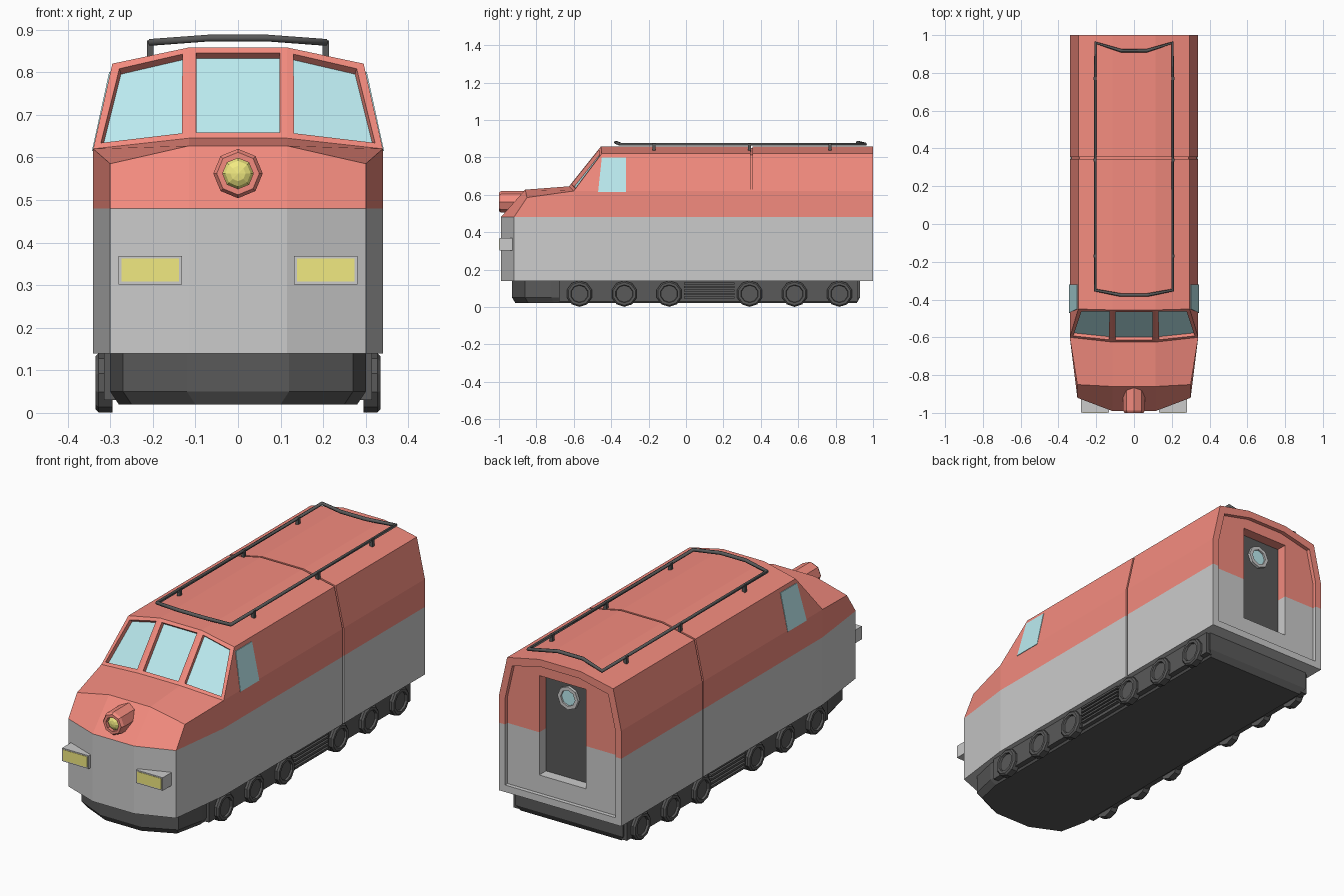
import bpy, bmesh, math
from mathutils import Matrix, Vector

if "Cube" in bpy.data.objects:
    bpy.data.objects.remove(bpy.data.objects["Cube"])


def material(name, rgb):
    m = bpy.data.materials.new(name)
    m.diffuse_color = (*rgb, 1)
    m.use_nodes = True
    m.node_tree.nodes["Principled BSDF"].inputs["Base Color"].default_value = m.diffuse_color
    return m


GREY = material("grey_paint", (.69, .69, .69))
RED = material("red_paint", (.9, .26, .21))
GLASS = material("glass", (.5, .83, .87))
DARK = material("dark_metal", (.1, .1, .1))
YELLOW = material("lamp", (.88, .82, .22))


def finish(name, bm, *mats):
    bmesh.ops.remove_doubles(bm, verts=bm.verts, dist=1e-5)
    bmesh.ops.recalc_face_normals(bm, faces=bm.faces)
    me = bpy.data.meshes.new(name)
    bm.to_mesh(me)
    bm.free()
    ob = bpy.data.objects.new(name, me)
    bpy.context.collection.objects.link(ob)
    for m in mats:
        me.materials.append(m)
    return ob


def face(bm, pts, mat=0, mirror=True):
    for s in ((1, -1) if mirror else (1,)):
        f = bm.faces.new([bm.verts.new((x * s, y, z)) for x, y, z in pts])
        f.material_index = mat


def span(bm, a, b, mat):
    """Quad across the centre line between a, b and their mirror images."""
    m = lambda p: (-p[0], p[1], p[2])
    face(bm, [a, b, m(b), m(a)], mat, False)


def box(name, x, y, z, mat):
    bm = bmesh.new()
    bmesh.ops.create_cube(bm, size=1)
    for v in bm.verts:
        v.co = [c[0] + (k + .5) * (c[1] - c[0]) for c, k in zip((x, y, z), v.co)]
    return finish(name, bm, mat)


def lathe(name, profile, centre, axis, mat, n=8):
    """Revolve (radius, offset) points around an axis."""
    bm = bmesh.new()
    rot = Vector((0, 0, 1)).rotation_difference(Vector(axis)).to_matrix().to_4x4()
    tf = Matrix.Translation(centre) @ rot
    rings = [[bm.verts.new(tf @ Vector((max(r, 1e-7) * math.cos(2 * math.pi * i / n),
              max(r, 1e-7) * math.sin(2 * math.pi * i / n), h))) for i in range(n)] for r, h in profile]
    for a, b in zip(rings, rings[1:]):
        for i in range(n):
            j = (i + 1) % n
            bm.faces.new((a[i], a[j], b[j], b[i]))
    return finish(name, bm, mat)


# Body shell: half sections joined along the length, then mirrored
SEC = [(.34, .14), (.34, .48), (.34, .62), (.295, .82), (.115, .858)]
INNER = [(.307, .175), (.307, .48), (.307, .61), (.267, .785), (.105, .822)]
GROOVE = [(.332, .14), (.332, .48), (.332, .62), (.288, .813), (.113, .85)]
at = lambda sec, y: [(x, y, z) for x, z in sec]
A = [(.34, -.6, .14), (.34, -.6, .48), (.34, -.6, .62), (.295, -.45, .82), (.115, -.455, .858)]
B = [(.30, -.92, .14), (.30, -.92, .48), (.30, -.85, .585)]
C = [(.115, -.99, .14), (.115, -.99, .48), (.115, -.86, .627)]
W = (.115, -.625, .645)
stations = [at(INNER, .98), at(INNER, 1), at(SEC, 1), at(SEC, .355), at(GROOVE, .355),
            at(GROOVE, .345), at(SEC, .345), A]
bm = bmesh.new()
for p, q in zip(stations, stations[1:]):
    for i in range(4):
        face(bm, [p[i], p[i + 1], q[i + 1], q[i]], 0 if i == 0 else 1)
    span(bm, p[4], q[4], 1)
    span(bm, p[0], q[0], 0)

# Nose
for i in range(2):
    face(bm, [A[i], A[i + 1], B[i + 1], B[i]], i)
    face(bm, [B[i], B[i + 1], C[i + 1], C[i]], i)
    span(bm, C[i], C[i + 1], i)
face(bm, [A[2], B[2], C[2], W], 1)
span(bm, C[2], W, 1)
span(bm, A[0], B[0], 0)
span(bm, B[0], C[0], 0)
# Windscreen panes, tagged for insetting
face(bm, [A[2], A[3], A[4], W], 2)
span(bm, W, A[4], 2)

# Rear panel around the doorway
Y, D, dx, z0, z1 = .98, .925, .13, .265, .765
face(bm, [(dx, Y, .175), (.307, Y, .175), (.307, Y, .48), (dx, Y, .48)], 0)
face(bm, [(dx, Y, .48), (.307, Y, .48), (.307, Y, .61), (.267, Y, .785), (dx, Y, .817)], 1)
span(bm, (dx, Y, .175), (dx, Y, z0), 0)
face(bm, [(-dx, Y, z1), (dx, Y, z1), (dx, Y, .817), (.105, Y, .822), (-.105, Y, .822),
          (-dx, Y, .817)], 1, False)
span(bm, (dx, Y, z0), (dx, D, z0), 0)
span(bm, (dx, Y, z1), (dx, D, z1), 1)
for lo, hi, m in ((z0, .48, 0), (.48, z1, 1)):
    face(bm, [(dx, Y, lo), (dx, Y, hi), (dx, D, hi), (dx, D, lo)], m)

# Recessed windscreen glass
bmesh.ops.remove_doubles(bm, verts=bm.verts, dist=1e-5)
bmesh.ops.recalc_face_normals(bm, faces=bm.faces)
panes = [f for f in bm.faces if f.material_index == 2]
for thick, depth in ((.024, 0), (.001, -.02)):
    rim = bmesh.ops.inset_individual(bm, faces=panes, thickness=thick, depth=depth)["faces"]
    for f in rim:
        if f not in panes:
            f.material_index = 1
for f in panes:
    f.material_index = 2
finish("body_shell", bm, GREY, RED, GLASS)

# Rear door with porthole
box("rear_door", (-.13, .13), (.91, .926), (z0, z1), DARK)
lathe("porthole_ring", [(.04, 0), (.04, .015), (.058, .015), (.058, 0)], (0, .925, .67), (0, 1, 0), GREY)
lathe("porthole_glass", [(.042, 0), (.042, .006), (0, .006)], (0, .925, .67), (0, 1, 0), GLASS)

# Cab side windows, lying on the sloping side
bm = bmesh.new()
outline = [(-.47, .615), (-.45, .80), (-.32, .80), (-.32, .615)]
side = lambda y, z, o: (.34 - .225 * max(0, z - .62) + o, y, z)
face(bm, [side(y, z, .003) for y, z in outline])
for (ya, za), (yb, zb) in zip(outline, outline[1:] + outline[:1]):
    face(bm, [side(ya, za, .003), side(yb, zb, .003), side(yb, zb, -.01), side(ya, za, -.01)])
face(bm, [side(y, z, -.01) for y, z in outline])
finish("side_windows", bm, GLASS)

# Central headlamp
lathe("headlamp_housing", [(.058, .16), (.058, .012), (.05, 0), (.036, 0), (.036, .03)],
      (0, -1, .562), (0, 1, 0), RED)
lathe("headlamp_bulb", [(.036, .02), (.03, .01), (.018, .003), (0, 0)], (0, -1, .562), (0, 1, 0), YELLOW)

# Lower lamps
for s in (-1, 1):
    xs = sorted((s * .132, s * .28))
    box("lower_lamp_case", xs, (-.998, -.9), (.302, .368), GREY)
    box("lower_lamp_lens", (xs[0] + .007, xs[1] - .007), (-1, -.99), (.308, .362), YELLOW)

# Underframe with chamfered lower edge
bm = bmesh.new()
plan = [(.30, .93), (.30, -.72), (.27, -.86), (.12, -.93)]
rings = [[(x - i, y * (1 - i), z) for x, y in plan] for i, z in ((0, .145), (0, .05), (.02, .02))]
for p, q in zip(rings, rings[1:]):
    for i in range(3):
        face(bm, [p[i], p[i + 1], q[i + 1], q[i]])
    span(bm, p[0], q[0], 0)
    span(bm, p[3], q[3], 0)
for r in (rings[0], rings[2]):
    for i in range(3):
        span(bm, r[i], r[i + 1], 0)
finish("underframe", bm, DARK)

# Wheels, bogie frames and side grilles
for s in (-1, 1):
    for y in (-.57, -.33, -.09, .34, .58, .82):
        lathe("wheel", [(0, 0), (.07, 0), (.07, .032), (.062, .04), (.048, .04), (.045, .03), (0, .03)],
              (s * .295, y, .0705), (s, 0, 0), DARK, 10)
    for ya, yb in ((-.68, -.02), (.27, .92)):
        box("bogie_frame", sorted((s * .28, s * .315)), (ya, yb), (.03, .142), DARK)
    box("grille_back", sorted((s * .28, s * .308)), (-.02, .27), (.03, .142), DARK)
    for k in range(5):
        z = .045 + k * .019
        box("grille_slat", sorted((s * .30, s * .325)), (-.01, .26), (z, z + .01), DARK)

# Roof rail loop and its posts
pts = [(-.205, -.35, .87), (-.07, -.376, .88), (.07, -.376, .88), (.205, -.35, .87),
       (.205, .96, .87), (.07, .918, .88), (-.07, .918, .88), (-.205, .96, .87)]
cu = bpy.data.curves.new("roof_rail", "CURVE")
cu.dimensions = "3D"
cu.bevel_depth = .009
cu.bevel_resolution = 1
sp = cu.splines.new("POLY")
sp.points.add(len(pts) - 1)
for p, c in zip(sp.points, pts):
    p.co = (*c, 1)
sp.use_cyclic_u = True
cu.materials.append(DARK)
bpy.context.collection.objects.link(bpy.data.objects.new("roof_rail", cu))
for s in (-1, 1):
    for y in (-.17, .34, .77):
        box("rail_post", sorted((s * .198, s * .214)), (y - .008, y + .008), (.83, .874), DARK)
